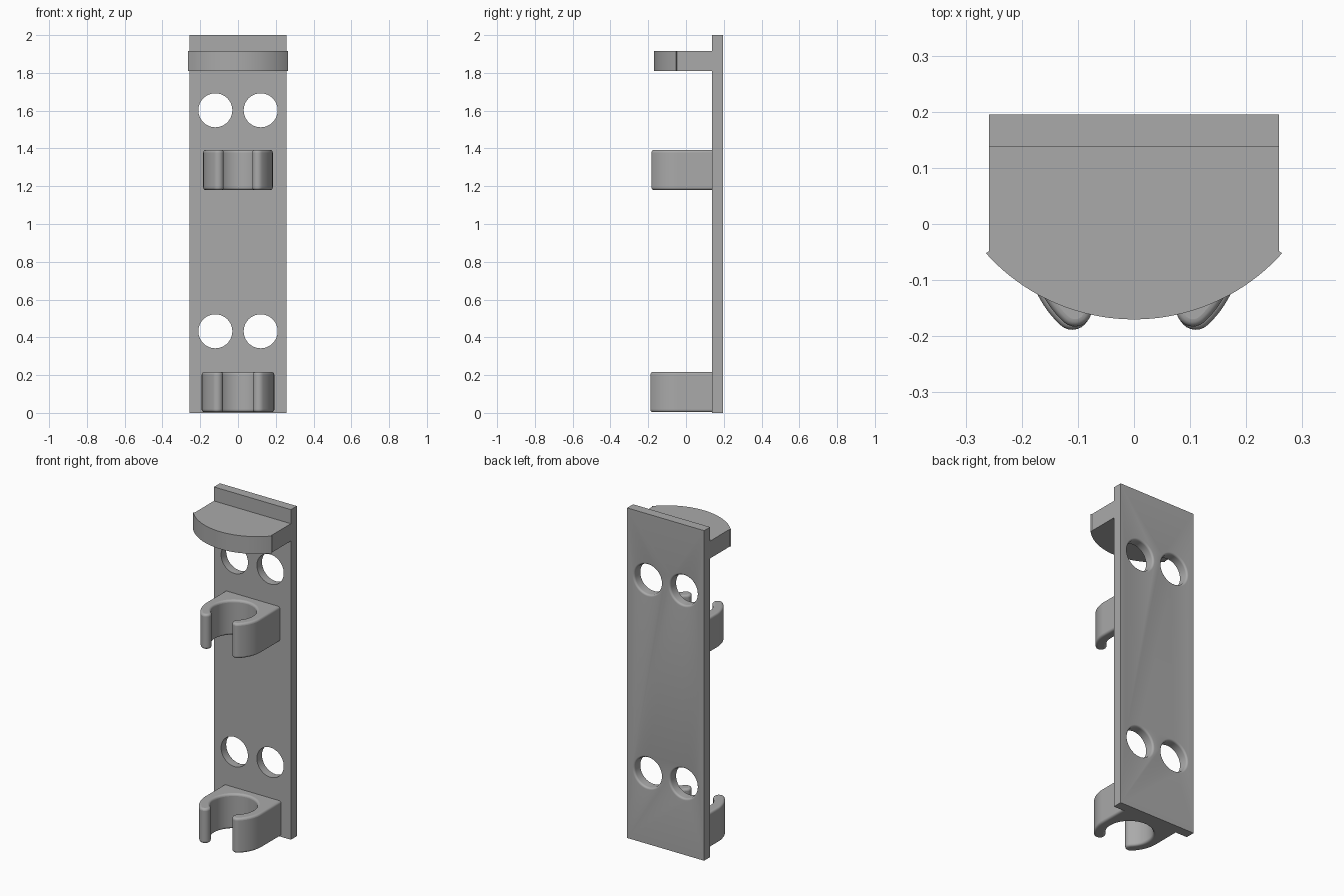
import bpy, bmesh
from math import sin, cos, pi, radians, asin, sqrt

cube = bpy.data.objects.get("Cube")
if cube:
    bpy.data.objects.remove(cube, do_unlink=True)

GREY = (0.4, 0.4, 0.4, 1)
mat = bpy.data.materials.new("grey plastic")
mat.use_nodes = True
mat.diffuse_color = GREY
mat.node_tree.nodes["Principled BSDF"].inputs["Base Color"].default_value = GREY

FRONT, BACK = 0.138, 0.195   # front and back faces of the plate
HALF = 0.258                 # half width of the plate


def arc(cx, cy, r, a0, a1, n):
    """Points on an arc, angles in radians."""
    return [(cx + r * cos(a0 + (a1 - a0) * i / n),
             cy + r * sin(a0 + (a1 - a0) * i / n)) for i in range(n + 1)]


def add_object(name, bm):
    bmesh.ops.recalc_face_normals(bm, faces=bm.faces[:])
    mesh = bpy.data.meshes.new(name)
    bm.to_mesh(mesh)
    bm.free()
    mesh.materials.append(mat)
    ob = bpy.data.objects.new(name, mesh)
    bpy.context.collection.objects.link(ob)
    return ob


def prism(name, outline, z0, z1):
    """Extrude a plan outline from z0 to z1."""
    bm = bmesh.new()
    face = bm.faces.new([bm.verts.new((x, y, z0)) for x, y in outline])
    ext = bmesh.ops.extrude_face_region(bm, geom=[face])
    verts = [v for v in ext["geom"] if isinstance(v, bmesh.types.BMVert)]
    bmesh.ops.translate(bm, verts=verts, vec=(0, 0, z1 - z0))
    return add_object(name, bm)


def smooth(ob):
    bpy.ops.object.select_all(action='DESELECT')
    ob.select_set(True)
    bpy.context.view_layer.objects.active = ob
    bpy.ops.object.shade_smooth_by_angle(angle=radians(35))


def hole_cutter(name, x, z, r=0.09, fillet=0.012, n=48):
    """Round cutter along y that flares out at the back of the plate."""
    profile = [(r, FRONT - 0.05)]
    profile += [(r + fillet * (1 - cos(t)), BACK - fillet + fillet * sin(t))
                for t in (i * pi / 10 for i in range(6))]
    profile.append((r + fillet, BACK + 0.05))
    bm = bmesh.new()
    rings = [[bm.verts.new((x + pr * cos(2 * pi * i / n), y, z + pr * sin(2 * pi * i / n)))
              for i in range(n)] for pr, y in profile]
    for a, b in zip(rings, rings[1:]):
        for i in range(n):
            j = (i + 1) % n
            bm.faces.new((a[i], a[j], b[j], b[i]))
    bm.faces.new(rings[0])
    bm.faces.new(rings[-1])
    return add_object(name, bm)


# Back plate with four round holes
plate = prism("back_plate", [(-HALF, FRONT), (HALF, FRONT), (HALF, BACK), (-HALF, BACK)], 0, 2)
cutters = []
for z, level in ((0.432, "lower"), (1.602, "upper")):
    for x, side in ((-0.12, "right"), (0.12, "left")):
        cutter = hole_cutter(f"{level}_{side}_hole_cutter", x, z)
        cutters.append(cutter)
        mod = plate.modifiers.new("hole", 'BOOLEAN')
        mod.operation = 'DIFFERENCE'
        mod.solver = 'EXACT'
        mod.object = cutter
bpy.context.view_layer.update()
cut_mesh = bpy.data.meshes.new_from_object(plate.evaluated_get(bpy.context.evaluated_depsgraph_get()))
plate.modifiers.clear()
plate.data = cut_mesh
for cutter in cutters:
    bpy.data.objects.remove(cutter, do_unlink=True)
smooth(plate)

# Top shelf with a bowed front that overhangs slightly at the sides
LIP, LIP_Y, NOSE = 0.264, -0.052, -0.17
sag = LIP_Y - NOSE
radius = (LIP ** 2 + sag ** 2) / (2 * sag)
half_angle = asin(LIP / radius)
bow = arc(0, NOSE + radius, radius, -pi / 2 - half_angle, -pi / 2 + half_angle, 40)
shelf = prism("top_shelf", [(-HALF, FRONT + 0.005), (-HALF, LIP_Y + 0.004)] + bow
              + [(HALF, LIP_Y + 0.004), (HALF, FRONT + 0.005)], 1.81, 1.915)
smooth(shelf)


def clip(name, outer, inner, tip_x, z0, z1):
    """Spring clip: a C-shaped grip with rounded tips on a straight-sided base."""
    cy = -0.04
    mid, cap = (outer + inner) / 2, (outer - inner) / 2
    a = asin(tip_x / mid)
    tip_y = cy - mid * cos(a)
    end_l, end_r = -pi / 2 + a, -pi / 2 - a
    outline = [(outer, FRONT + 0.025)]
    outline += arc(0, cy, outer, 0, end_l, 20)
    outline += arc(tip_x, tip_y, cap, end_l, end_l - pi, 12)[1:-1]
    outline += arc(0, cy, inner, end_l, end_r + 2 * pi, 48)
    outline += arc(-tip_x, tip_y, cap, end_r + pi, end_r, 12)[1:-1]
    outline += arc(0, cy, outer, end_r, -pi, 20)
    outline.append((-outer, FRONT + 0.025))
    ob = prism(name, outline, z0, z1)
    smooth(ob)
    bev = ob.modifiers.new("soft_edges", 'BEVEL')
    bev.width = 0.013
    bev.segments = 4
    bev.limit_method = 'ANGLE'
    bev.angle_limit = radians(50)


clip("upper_clip", 0.184, 0.125, 0.105, 1.18, 1.392)
clip("lower_clip", 0.192, 0.130, 0.110, 0.004, 0.216)
